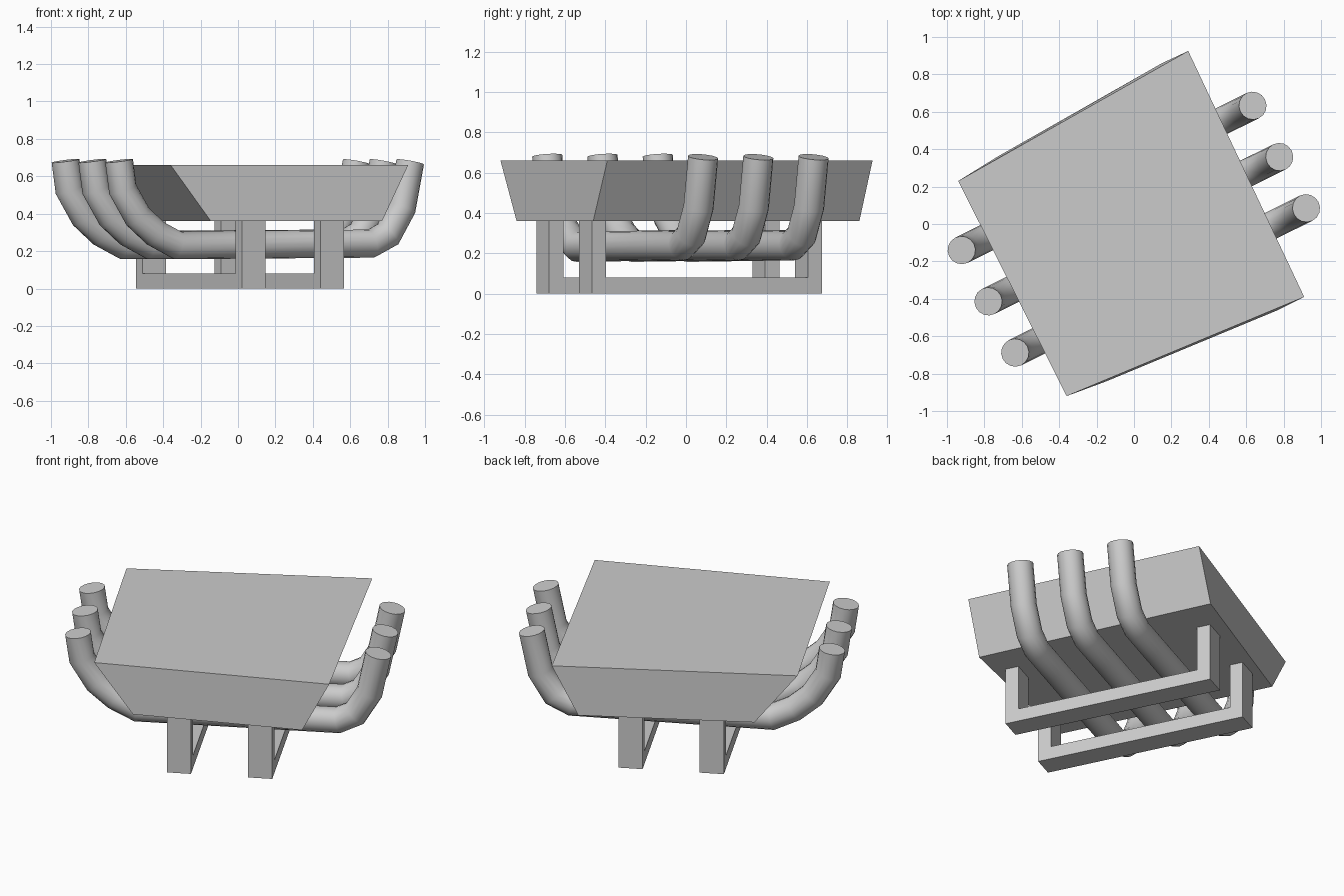
import bpy, bmesh, math
from mathutils import Vector, Matrix

if "Cube" in bpy.data.objects:
    bpy.data.objects.remove(bpy.data.objects["Cube"])

ANGLE = math.radians(26.4)
U = Vector((math.cos(ANGLE), math.sin(ANGLE), 0))     # along the pipes
V = Vector((-math.sin(ANGLE), math.cos(ANGLE), 0))    # along the feet


def finish(bm, name, smooth=False):
    bmesh.ops.recalc_face_normals(bm, faces=bm.faces)
    me = bpy.data.meshes.new(name)
    bm.to_mesh(me)
    bm.free()
    ob = bpy.data.objects.new(name, me)
    bpy.context.collection.objects.link(ob)
    if smooth:
        bpy.ops.object.select_all(action='DESELECT')
        ob.select_set(True)
        bpy.context.view_layer.objects.active = ob
        bpy.ops.object.shade_smooth_by_angle(angle=math.radians(40))
    return ob


def skin(rings, name, smooth=False):
    """Closed solid through a list of point rings."""
    bm = bmesh.new()
    rows = [[bm.verts.new(p) for p in ring] for ring in rings]
    n = len(rows[0])
    for a, b in zip(rows, rows[1:]):
        for i in range(n):
            j = (i + 1) % n
            bm.faces.new((a[i], a[j], b[j], b[i]))
    bm.faces.new(rows[0])
    bm.faces.new(rows[-1])
    return finish(bm, name, smooth)


# Tapered trough block
top = [(-0.36, -0.92, 0.66), (0.91, -0.39, 0.66), (0.29, 0.925, 0.66), (-0.94, 0.23, 0.66)]
bottom = [(-0.145, -0.84, 0.36), (0.77, -0.46, 0.36), (0.15, 0.86, 0.36), (-0.73, 0.36, 0.36)]
skin([bottom, top], "trough_body")


# Bent pipes: round section swept with mitred joints along a vertical-plane path
def pipe(name, left_tip, radius=0.075, sides=16):
    span, c = 1.738, math.cos(ANGLE)
    path = [(0, 0.683), (0.02, 0.53), (0.1, 0.385), (0.195, 0.295), (0.31, 0.232)]
    path = [(x / c, z) for x, z in path]
    path += [(span + x / c, z) for x, z in
             [(-0.21, 0.24), (-0.12, 0.29), (-0.045, 0.43), (0, 0.677)]]
    pts = [Vector(p) for p in path]
    rings = []
    for i, p in enumerate(pts):
        d0 = (p - pts[max(i - 1, 0)]).normalized() if i else (pts[1] - p).normalized()
        d1 = (pts[i + 1] - p).normalized() if i < len(pts) - 1 else d0
        t = (d0 + d1).normalized()
        normal = Vector((-t.y, t.x)) / t.dot(d0)
        ring = []
        for k in range(sides):
            a = 2 * math.pi * k / sides
            q = p + normal * radius * math.cos(a)
            ring.append(left_tip + U * q.x + V * radius * math.sin(a) + Vector((0, 0, q.y)))
        rings.append(ring)
    return skin(rings, name, True)


for i in range(3):
    pipe(f"pipe_{i + 1}", Vector((-0.922 + 0.143 * i, -0.14 - 0.274 * i, 0)))


# U-shaped foot frames: profile in the V-z plane, extruded along U
def foot(name, centre, half=0.638, thick=0.08, height=0.36, width=0.14):
    h, t = half, thick
    profile = [(-h, 0), (h, 0), (h, height), (h - t, height), (h - t, t),
               (t - h, t), (t - h, height), (-h, height)]
    rings = [[Vector((*centre, 0)) + V * y + U * s * width / 2 + Vector((0, 0, z))
              for y, z in profile] for s in (-1, 1)]
    return skin(rings, name)


foot("left_foot_frame", (-0.20, -0.138))
foot("right_foot_frame", (0.22, 0.073))
